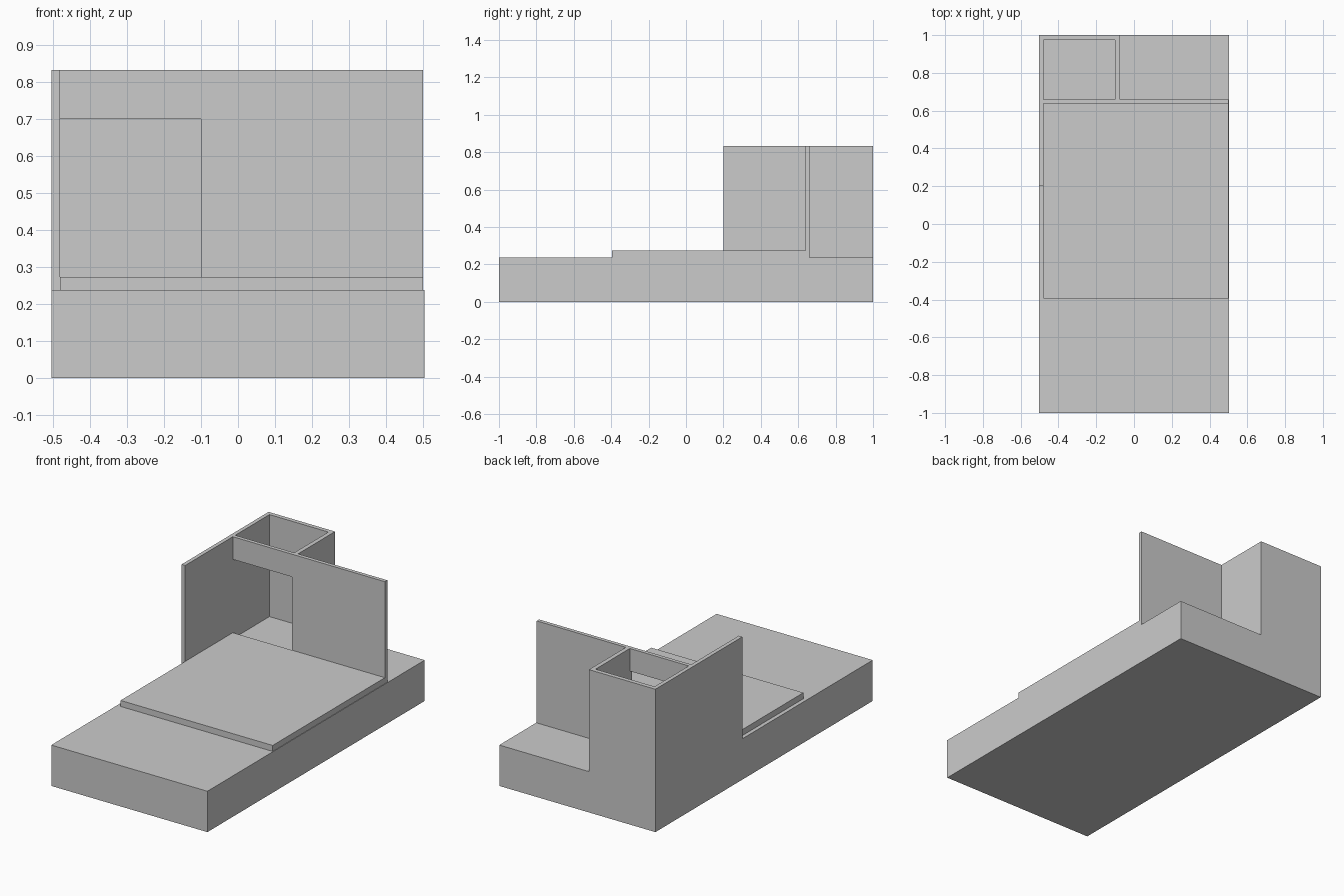
import bpy
import bmesh
from mathutils import Vector

if "Cube" in bpy.data.objects:
    bpy.data.objects.remove(bpy.data.objects["Cube"])


def extrude_plan(name, plan, z0, z1):
    """Extrude a counter-clockwise floor-plan outline from z0 up to z1."""
    bm = bmesh.new()
    face = bm.faces.new([bm.verts.new((x, y, z0)) for x, y in plan])
    result = bmesh.ops.extrude_face_region(bm, geom=[face], use_keep_orig=True)
    top = [g for g in result["geom"] if isinstance(g, bmesh.types.BMVert)]
    bmesh.ops.translate(bm, verts=top, vec=Vector((0, 0, z1 - z0)))
    bmesh.ops.recalc_face_normals(bm, faces=bm.faces)
    mesh = bpy.data.meshes.new(name)
    bm.to_mesh(mesh)
    bm.free()
    obj = bpy.data.objects.new(name, mesh)
    bpy.context.collection.objects.link(obj)
    return obj


def rect(x0, x1, y0, y1):
    return [(x0, y0), (x1, y0), (x1, y1), (x0, y1)]


W = 0.503        # half width of the base
BASE_TOP = 0.238
WALL_TOP = 0.832

# Ground block
extrude_plan("base", rect(-W, W, -1, 1), 0, BASE_TOP)

# Raised floor slab in front of the dividing wall
extrude_plan("floor_slab", rect(-0.48, 0.5, -0.395, 0.638), BASE_TOP, 0.273)

# Continuous wall: left side, back of the small room, its right side, divider
wall_plan = [
    (-W, 0.2), (-0.48, 0.2), (-0.48, 0.975), (-0.1, 0.975), (-0.1, 0.638),
    (0.5, 0.638), (0.5, 0.66), (-0.075, 0.66), (-0.075, 1), (-W, 1),
]
extrude_plan("walls", wall_plan, BASE_TOP, WALL_TOP)

# Lintel over the opening into the small room
extrude_plan("lintel", rect(-0.48, -0.1, 0.638, 0.66), 0.70, WALL_TOP)
